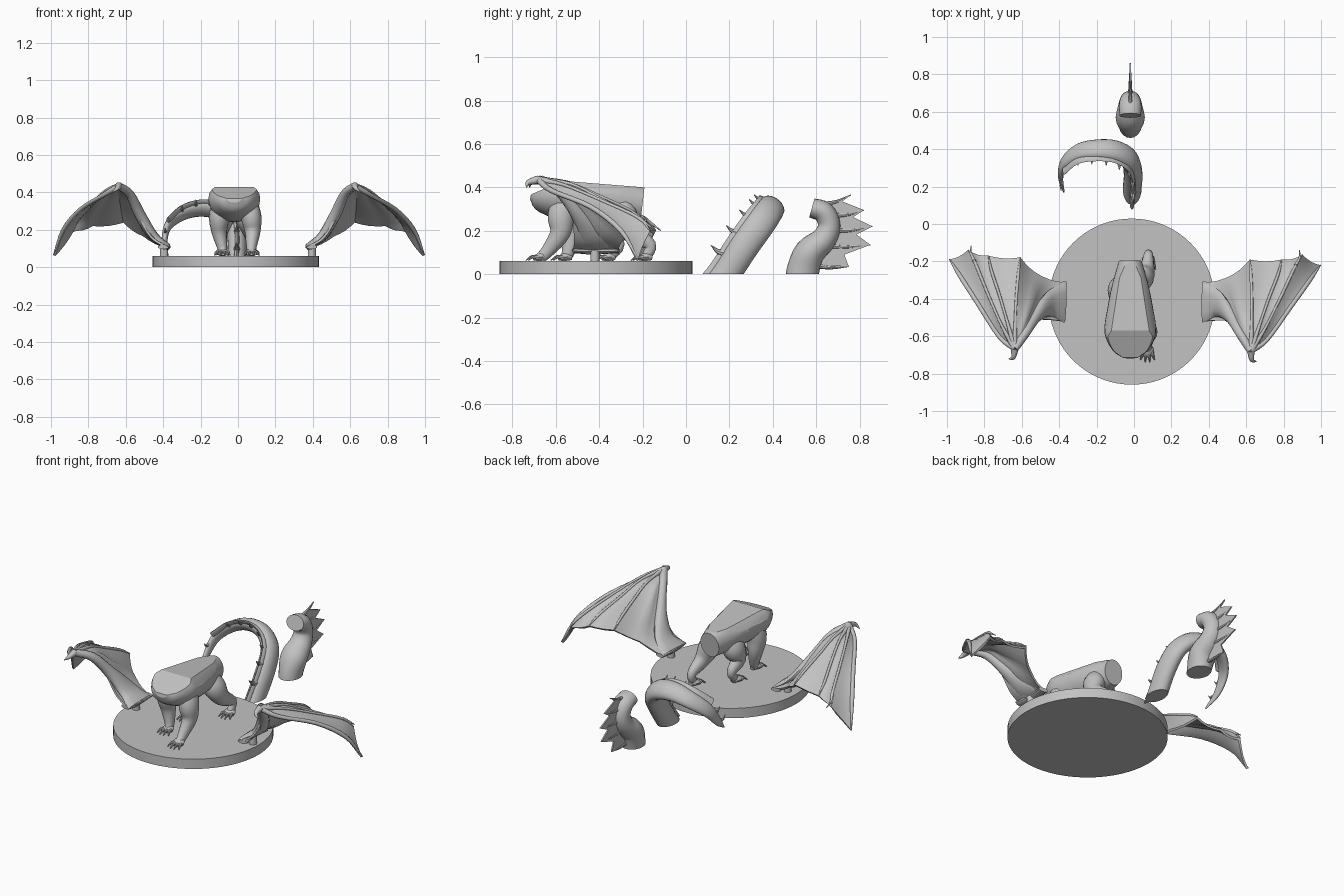
import bpy, bmesh
from math import pi, sin, cos, radians
from mathutils import Vector, Matrix

cube = bpy.data.objects.get("Cube")
if cube:
    bpy.data.objects.remove(cube)

grey = bpy.data.materials.new("plain_grey")
grey.use_nodes = True
tone = (0.54, 0.54, 0.54, 1)
grey.diffuse_color = tone
grey.node_tree.nodes["Principled BSDF"].inputs["Base Color"].default_value = tone


def finish(bm, name, angle=40):
    bmesh.ops.recalc_face_normals(bm, faces=bm.faces)
    mesh = bpy.data.meshes.new(name)
    bm.to_mesh(mesh)
    bm.free()
    mesh.materials.append(grey)
    ob = bpy.data.objects.new(name, mesh)
    bpy.context.collection.objects.link(ob)
    bpy.ops.object.select_all(action='DESELECT')
    ob.select_set(True)
    bpy.context.view_layer.objects.active = ob
    bpy.ops.object.shade_smooth_by_angle(angle=radians(angle))


def spline(pts, steps):
    """Catmull-Rom samples through points of any dimension."""
    pts = [Vector(p) for p in pts]
    ext = [2 * pts[0] - pts[1]] + pts + [2 * pts[-1] - pts[-2]]
    out = []
    for i in range(len(pts) - 1):
        a, b, c, d = ext[i:i + 4]
        for s in range(steps):
            t = s / steps
            out.append(0.5 * (2 * b + (c - a) * t + (2 * a - 5 * b + 4 * c - d) * t * t
                              + (3 * b - a - 3 * c + d) * t ** 3))
    return out + [pts[-1]]


def add_tube(bm, pts, radii, ref, sides=14, steps=4):
    """Loft ellipses along a path; radii are (along ref, across ref)."""
    path = spline(pts, steps)
    size = spline(radii, steps)
    rings = []
    for i, p in enumerate(path):
        t = (path[min(i + 1, len(path) - 1)] - path[max(i - 1, 0)]).normalized()
        side = t.cross(Vector(ref)).normalized()
        up = side.cross(t)
        rings.append([bm.verts.new(p + up * size[i][0] * cos(2 * pi * k / sides)
                                   + side * size[i][1] * sin(2 * pi * k / sides))
                      for k in range(sides)])
    for r, q in zip(rings, rings[1:]):
        for k in range(sides):
            bm.faces.new((r[k], r[k - 1], q[k - 1], q[k]))
    bm.faces.new(rings[0])
    bm.faces.new(rings[-1])
    return path


def add_spike(bm, start, end, r, bend=(0, 0, 0), ref=(1, 0, 0.1)):
    start, end = Vector(start), Vector(end)
    mid = (start + end) / 2 + Vector(bend)
    add_tube(bm, [start, mid, end], [(r, r), (r * .6, r * .6), (.002, .002)], ref, 8, 3)


def slice_off(bm, point, normal):
    geom = bm.verts[:] + bm.edges[:] + bm.faces[:]
    cut = bmesh.ops.bisect_plane(bm, geom=geom, plane_co=point, plane_no=normal, clear_outer=True)
    edges = [e for e in cut["geom_cut"] if isinstance(e, bmesh.types.BMEdge)]
    bmesh.ops.holes_fill(bm, edges=edges)


# Round base
bm = bmesh.new()
bmesh.ops.create_cone(bm, cap_ends=True, segments=72, radius1=.444, radius2=.444, depth=.06,
                      matrix=Matrix.Translation((-.012, -.415, .03)))
finish(bm, "round_base")

# Torso with a flat back and flat joints for the neck, the tail and the wings
bm = bmesh.new()
add_tube(bm, [(-.02, -.715, .365), (-.02, -.675, .36), (-.02, -.58, .365), (-.02, -.45, .355),
              (-.02, -.33, .34), (-.02, -.2, .325)],
         [(.02, .04), (.075, .095), (.118, .138), (.115, .122), (.1, .098), (.075, .062)],
         (0, 0, 1), 28)
slice_off(bm, (0, -.57, .43), (0, .08, 1))
slice_off(bm, (0, -.57, .43), (0, -.4, .92))
for s in (-1, 1):
    slice_off(bm, (-.02 + s * .078, -.42, .418), (s * .76, .17, .65))
finish(bm, "torso", 25)


def leg(name, pts, radii):
    bm = bmesh.new()
    add_tube(bm, pts, [(r, r * 1.15) for r in radii], (1, 0, 0))
    # Foot pad and clawed toes
    x, y, z = pts[-1]
    add_tube(bm, [(x, y + .03, .078), (x, y, .08), (x, y - .035, .072)],
             [(.016, .014), (.033, .02), (.028, .011)], (1, 0, 0), 10, 3)
    for k in (-1.5, -.5, .5, 1.5):
        reach = .075 - abs(k) * .012
        add_spike(bm, (x + k * .015, y - .015, .076),
                  (x + k * .025, y - reach, .063), .012, (0, 0, .01))
    finish(bm, name)


leg("left_front_leg", [(.05, -.55, .36), (.07, -.575, .27), (.078, -.58, .19), (.072, -.635, .11),
                       (.072, -.67, .075)], [.05, .055, .042, .028, .022])
leg("right_front_leg", [(-.085, -.52, .36), (-.1, -.54, .27), (-.1, -.53, .19),
                        (-.085, -.54, .11), (-.08, -.555, .075)], [.05, .055, .042, .028, .022])
leg("left_hind_leg", [(.015, -.3, .32), (.045, -.29, .26), (.068, -.25, .19), (.077, -.165, .135),
                      (.077, -.185, .075)], [.05, .06, .042, .025, .02])
leg("right_hind_leg", [(-.055, -.33, .32), (-.08, -.35, .26), (-.093, -.37, .19),
                       (-.09, -.31, .135), (-.088, -.355, .075)], [.05, .06, .042, .025, .02])

# Arched tail with a crest of webbed spines along its inner side
bm = bmesh.new()
out = Vector((0, -.8, .57))
tail = [(-.01, .12, -.08), (-.01, .185, 0), (-.005, .27, .13), (-.025, .345, .235),
        (-.1, .39, .3), (-.2, .4, .315), (-.3, .385, .285), (-.375, .325, .22),
        (-.392, .25, .13), (-.375, .17, .06)]
path = add_tube(bm, tail,
                [(.065, .05), (.066, .05), (.068, .05), (.068, .046), (.064, .042), (.058, .036),
                 (.05, .028), (.04, .02), (.025, .014), (.004, .004)], out, 18)
add_tube(bm, [Vector(p) + out * .052 for p in tail[:-2]],
         [(.035, .014)] * 4 + [(.028, .01)] * 4, out, 8)
for i, p in enumerate(path[6:34:3]):
    size = 1 - i * .06
    base = p + out * .055 * size
    add_spike(bm, base, base + Vector((0, -.068, .038)) * size, .02 * size, (0, 0, -.01))
slice_off(bm, (0, 0, 0), (0, 0, -1))
finish(bm, "tail")

# Curved neck
bm = bmesh.new()
add_tube(bm, [(-.02, .53, -.05), (-.02, .54, .02), (-.02, .57, .1), (-.02, .635, .16),
              (-.02, .66, .225), (-.02, .635, .285), (-.02, .58, .305)],
         [(.06, .075), (.065, .075), (.078, .07), (.064, .058), (.055, .052), (.06, .05),
          (.058, .045)], (1, 0, 0), 20)
slice_off(bm, (0, 0, 0), (0, 0, -1))
finish(bm, "neck")

# Webbed crest behind the neck, with a spine at every point
tips = [(.76, .365), (.82, .295), (.86, .22), (.85, .135), (.75, .035)]
roots = [(.64, .32), (.69, .27), (.69, .2), (.65, .13), (.6, .04)]
outline = list(roots[::-1])
for i, tip in enumerate(tips):
    outline.append(tip)
    if i < len(tips) - 1:
        y, z = [(a + b) / 2 for a, b in zip(tip, tips[i + 1])]
        outline.append((y - .07, z + .005))
bm = bmesh.new()
web = bm.faces.new([bm.verts.new((-.024, y, z)) for y, z in outline])
grown = bmesh.ops.extrude_face_region(bm, geom=[web])["geom"]
bmesh.ops.translate(bm, vec=(.008, 0, 0), verts=[v for v in grown if isinstance(v, bmesh.types.BMVert)])
for (y, z), (a, b) in zip(roots, tips):
    add_spike(bm, (-.02, y - .01, z), (-.02, a, b), .013, (0, 0, -.008))
finish(bm, "neck_crest")

# Wings: ribs spread from the wrist with sagging skin between them
wrist = Vector((.625, -.68, .435))
ribs = [[(.71, -.62, .385), (.84, -.44, .31), (.94, -.3, .2), (.997, -.22, .065)],
        [(.7, -.56, .41), (.79, -.38, .335), (.865, -.22, .26), (.9, -.165, .2)],
        [(.675, -.53, .415), (.72, -.4, .35), (.77, -.27, .28), (.79, -.19, .23)],
        [(.63, -.53, .415), (.63, -.4, .36), (.625, -.27, .3), (.62, -.19, .25)],
        [(.58, -.54, .4), (.55, -.44, .32), (.53, -.35, .24), (.51, -.28, .175)],
        [(.57, -.58, .4), (.52, -.49, .29), (.46, -.4, .17), (.37, -.31, .11)],
        [(.575, -.62, .4), (.525, -.53, .285), (.455, -.515, .165), (.365, -.52, .11)]]


def wing(name, side):
    curves = [spline([wrist] + r, 4) for r in ribs]
    bm = bmesh.new()
    rows = []
    for a, b in zip(curves, curves[1:]):
        for s in range(4):
            t = s / 4
            sag = sin(pi * t)
            rows.append([p.lerp(q, t) - Vector((0, .01, .01)) * sag * i / 16
                         for i, (p, q) in enumerate(zip(a, b))])
    rows.append(curves[-1])
    grid = [[bm.verts.new(p) for p in row] for row in rows]
    for r, q in zip(grid, grid[1:]):
        for k in range(len(r) - 1):
            bm.faces.new((r[k], r[k + 1], q[k + 1], q[k]))
    bmesh.ops.remove_doubles(bm, verts=bm.verts, dist=.0005)
    bmesh.ops.recalc_face_normals(bm, faces=bm.faces)
    bmesh.ops.solidify(bm, geom=bm.faces[:], thickness=.012)
    # Finger bones and the thick arm
    for i, rib in enumerate(ribs[:4]):
        r = .008 if i else .012
        add_tube(bm, [wrist] + rib, [(.016, .016)] + [(r, r)] * 3 + [(.003, .003)], (1, .3, .5), 8)
    add_tube(bm, [wrist, (.57, -.59, .39), (.52, -.5, .28), (.45, -.43, .165), (.37, -.42, .11)],
             [(.02, .02), (.026, .024), (.035, .03), (.07, .026), (.108, .014)], (0, 1, 0), 12)
    # Wrist claw, edge hook, flat root plate and its peg
    add_spike(bm, wrist, (.655, -.735, .4), .02, (-.01, -.02, .005))
    add_spike(bm, ribs[1][-2], (.885, -.14, .2), .01, (.01, 0, 0))
    add_tube(bm, [(.395, -.52, .108), (.385, -.42, .11), (.395, -.31, .108)],
             [(.012, .03), (.016, .026), (.012, .03)], (0, 0, 1), 10)
    add_tube(bm, [(.395, -.42, .058), (.395, -.42, .11)], [(.022, .022)] * 2, (1, 0, 0), 10, 1)
    if side < 0:
        # The other wing is mirrored and swung slightly back about its root
        root = Matrix.Translation((-.38, -.42, 0))
        swing = root @ Matrix.Rotation(-.05, 4, 'Z') @ root.inverted()
        bmesh.ops.transform(bm, matrix=swing @ Matrix.Scale(-1, 4, (1, 0, 0)), verts=bm.verts)
    finish(bm, name, 50)


wing("left_wing", 1)
wing("right_wing", -1)
